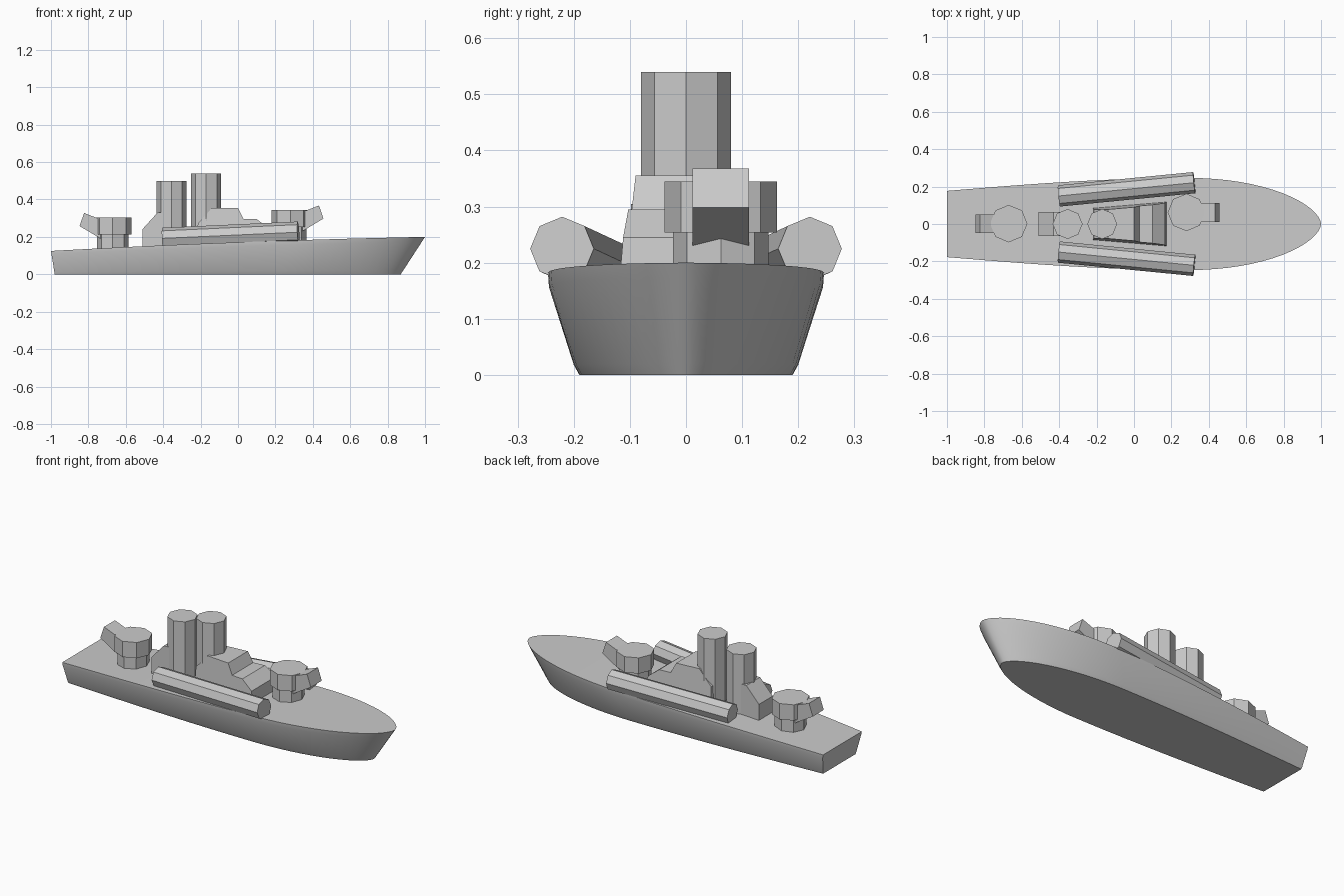
import bpy, bmesh, math
from mathutils import Vector

if "Cube" in bpy.data.objects:
    bpy.data.objects.remove(bpy.data.objects["Cube"])


def lerp(a, b, t):
    return a + (b - a) * t


def finish(name, bm, smooth=False):
    bmesh.ops.remove_doubles(bm, verts=bm.verts, dist=0.0005)
    bmesh.ops.recalc_face_normals(bm, faces=bm.faces)
    me = bpy.data.meshes.new(name)
    bm.to_mesh(me)
    bm.free()
    ob = bpy.data.objects.new(name, me)
    bpy.context.collection.objects.link(ob)
    if smooth:
        bpy.ops.object.select_all(action='DESELECT')
        bpy.context.view_layer.objects.active = ob
        ob.select_set(True)
        bpy.ops.object.shade_smooth_by_angle(angle=math.radians(25))
    return ob


def octagon_between(name, a, b, r1, r2=None):
    """Eight-sided bar from a to b, corners on its local axes."""
    a, b = Vector(a), Vector(b)
    d = (b - a).normalized()
    u = Vector((0, 1, 0)) if abs(d.z) > 0.9 else d.cross(Vector((0, 0, 1))).normalized()
    v = d.cross(u)
    bm = bmesh.new()
    rings = []
    for p, r in ((a, r1), (b, r2 or r1)):
        rings.append([bm.verts.new(p + r * (u * math.cos(k * math.pi / 4) + v * math.sin(k * math.pi / 4)))
                      for k in range(8)])
    for k in range(8):
        n = (k + 1) % 8
        bm.faces.new((rings[0][k], rings[0][n], rings[1][n], rings[1][k]))
    bm.faces.new(rings[0])
    bm.faces.new(rings[1])
    return finish(name, bm)


def side_profile(name, pts, half_width, cy=0.0):
    """Side outline (x, z) spread to +-half_width(x, z)."""
    bm = bmesh.new()
    sides = [[bm.verts.new((x, cy + s * half_width(x, z), z)) for x, z in pts] for s in (-1, 1)]
    for k in range(len(pts)):
        n = (k + 1) % len(pts)
        bm.faces.new((sides[0][k], sides[0][n], sides[1][n], sides[1][k]))
    bm.faces.new(sides[0])
    bm.faces.new(sides[1])
    return finish(name, bm)


# Hull: stations along the length, each a flared section
def outline(t, stern, beam):
    if t < 0.65:
        return lerp(stern, beam, math.sin(t / 0.65 * math.pi / 2))
    u = (t - 0.65) / 0.35
    return beam * max(0.0, 1 - u * u) ** 0.58


LEVELS = [(0, 0), (0.1, 0.18), (0.87, 0.97), (1, 1)]
stations = [i / 12 * 0.65 for i in range(12)]
stations += [0.65 + 0.35 * math.sin(i / 16 * math.pi / 2) for i in range(17)]
bm = bmesh.new()
sections = []
for t in stations:
    half = []
    deck = 0.125 + 0.11 * t - 0.035 * t * t
    for f, g in LEVELS:
        x = lerp(lerp(-0.98, -1, f), lerp(0.87, 1, f), t)
        half.append((x, lerp(outline(t, 0.148, 0.19), outline(t, 0.177, 0.246), g), deck * f))
    loop = half + [(x, -y, z) for x, y, z in reversed(half)]
    sections.append([bm.verts.new(p) for p in loop])
for a, b in zip(sections, sections[1:]):
    for k in range(len(a)):
        n = (k + 1) % len(a)
        bm.faces.new((a[k], a[n], b[n], b[k]))
bm.faces.new(sections[0])
finish("hull", bm, smooth=True)


# Gun turrets: pedestal, chamfered octagonal house and raised gun block
def turret(name, cx, cy, base, drop, d):
    octagon_between(name + "_pedestal", (cx, cy, base), (cx, cy, 0.256 - drop), 0.085)
    octagon_between(name + "_house", (cx, cy, 0.254 - drop), (cx, cy, 0.345 - drop), 0.1)
    gun = [(0.153, 0.368), (0.177, 0.298), (0.05, 0.222), (0.03, 0.32)]
    side_profile(name + "_gun", [(cx + d * x, z - drop) for x, z in gun], lambda x, z: 0.05, cy)


turret("front_turret", 0.28, 0.062, 0.16, 0.0, 1)
turret("rear_turret", -0.67, 0.002, 0.12, 0.04, -1)

# Funnels
octagon_between("front_funnel", (-0.17, 0, 0.15), (-0.17, 0, 0.54), 0.08)
octagon_between("rear_funnel", (-0.355, 0, 0.14), (-0.355, 0, 0.50), 0.08)

# Deck houses
side_profile("bridge",
             [(-0.22, 0.14), (-0.215, 0.27), (-0.14, 0.355), (0, 0.355), (0.03, 0.295),
              (0.1, 0.295), (0.165, 0.245), (0.178, 0.15)],
             lambda x, z: lerp(0.085, 0.12, (x + 0.22) / 0.4) - 0.07 * (z - 0.15))
side_profile("rear_house",
             [(-0.51, 0.13), (-0.51, 0.242), (-0.43, 0.33), (-0.35, 0.33), (-0.35, 0.13)],
             lambda x, z: 0.063)

# Side tubes, splayed outward towards the bow
for s, side in ((1, "left"), (-1, "right")):
    octagon_between(side + "_side_tube", (-0.402, s * 0.15, 0.192), (0.322, s * 0.221, 0.225), 0.057)
